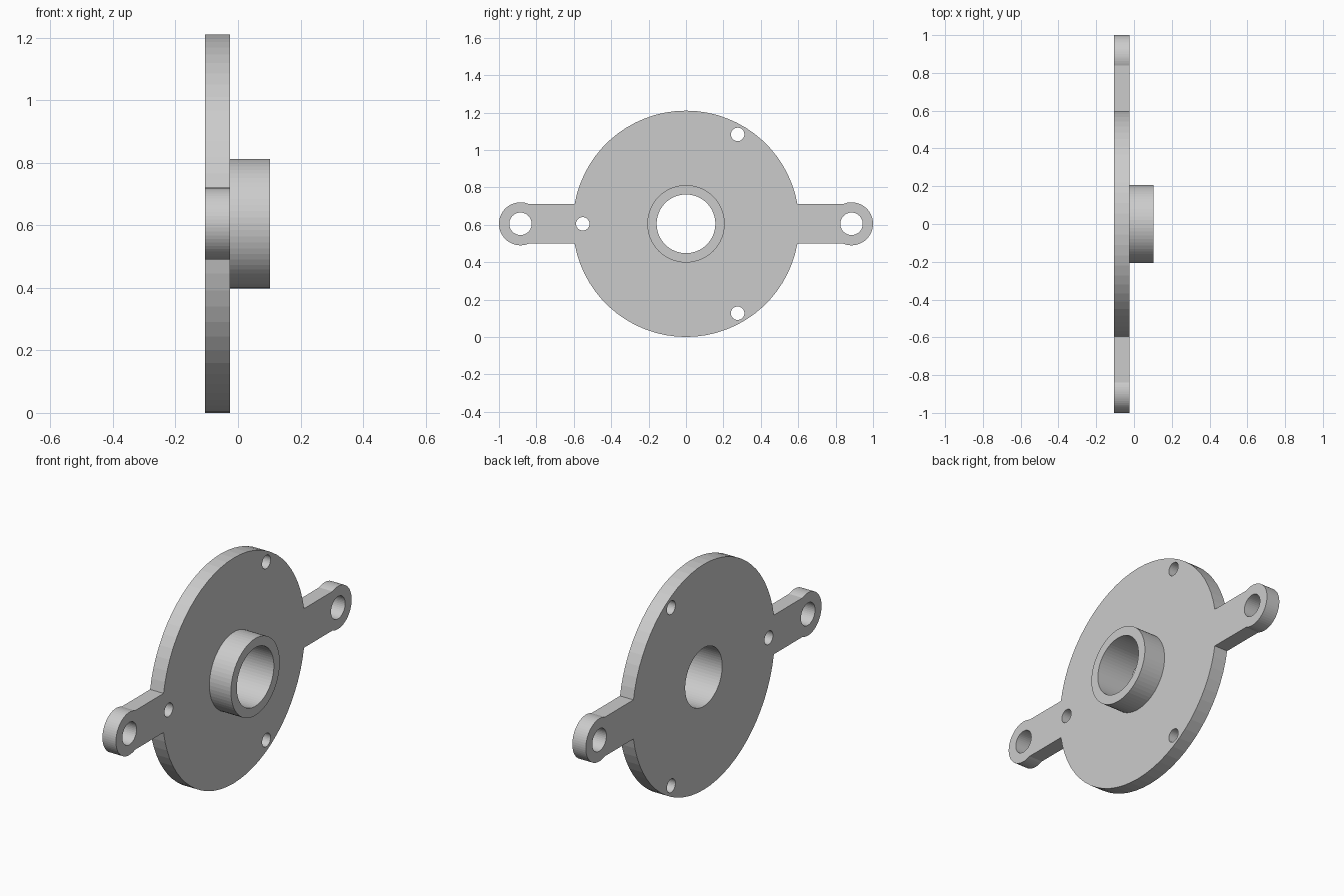
import bpy, bmesh
from math import sin, cos, asin, pi

if "Cube" in bpy.data.objects:
    bpy.data.objects.remove(bpy.data.objects["Cube"])

CZ = 0.605                 # height of the hub axis
BACK, FACE, END = -0.105, -0.025, 0.103
R_DISC, R_EAR, EAR_Y, ARM = 0.605, 0.115, 0.885, 0.105


def arc(cy, r, a, b, n):
    return [(cy + r * cos(a + (b - a) * i / n), r * sin(a + (b - a) * i / n))
            for i in range(n + 1)]


def prism(name, outline, x0, x1):
    """Extrude a closed (y, z) outline along x."""
    bm = bmesh.new()
    face = bm.faces.new([bm.verts.new((x0, y, z + CZ)) for y, z in outline])
    ext = bmesh.ops.extrude_face_region(bm, geom=[face])
    for v in ext["geom"]:
        if isinstance(v, bmesh.types.BMVert):
            v.co.x = x1
    bmesh.ops.recalc_face_normals(bm, faces=bm.faces[:])
    mesh = bpy.data.meshes.new(name)
    bm.to_mesh(mesh)
    bm.free()
    obj = bpy.data.objects.new(name, mesh)
    bpy.context.collection.objects.link(obj)
    return obj


def circle(cy, cz, r, n):
    return [(y, z + cz) for y, z in arc(cy, r, 0, 2 * pi, n)[:-1]]


def combine(target, tool, operation):
    mod = target.modifiers.new(tool.name, 'BOOLEAN')
    mod.operation, mod.solver, mod.object = operation, 'EXACT', tool
    bpy.context.view_layer.objects.active = target
    bpy.ops.object.modifier_apply(modifier=mod.name)
    bpy.data.objects.remove(tool)


# Plate outline: disc arcs joined by arms with rounded ears
a = asin(ARM / R_DISC)
e = pi - asin(ARM / R_EAR)
upper = arc(0, R_DISC, a, pi - a, 30)
right_ear = arc(EAR_Y, R_EAR, -e, e, 36)
half = right_ear + upper
outline = half + [(-y, -z) for y, z in half]
flange = prism("flange_plate", outline, BACK, FACE)

# Raised hub
combine(flange, prism("hub", circle(0, 0, 0.207, 64), -0.07, END), 'UNION')

# Bore, ear holes and three small screw holes
holes = [(0, 0, 0.157, 64), (EAR_Y, 0, 0.06, 40), (-EAR_Y, 0, 0.06, 40)]
for k in range(3):
    t = pi + k * 2 * pi / 3
    holes.append((0.552 * cos(t), 0.552 * sin(t), 0.036, 32))
for h in holes:
    combine(flange, prism("hole_cutter", circle(*h), -0.3, 0.3), 'DIFFERENCE')
